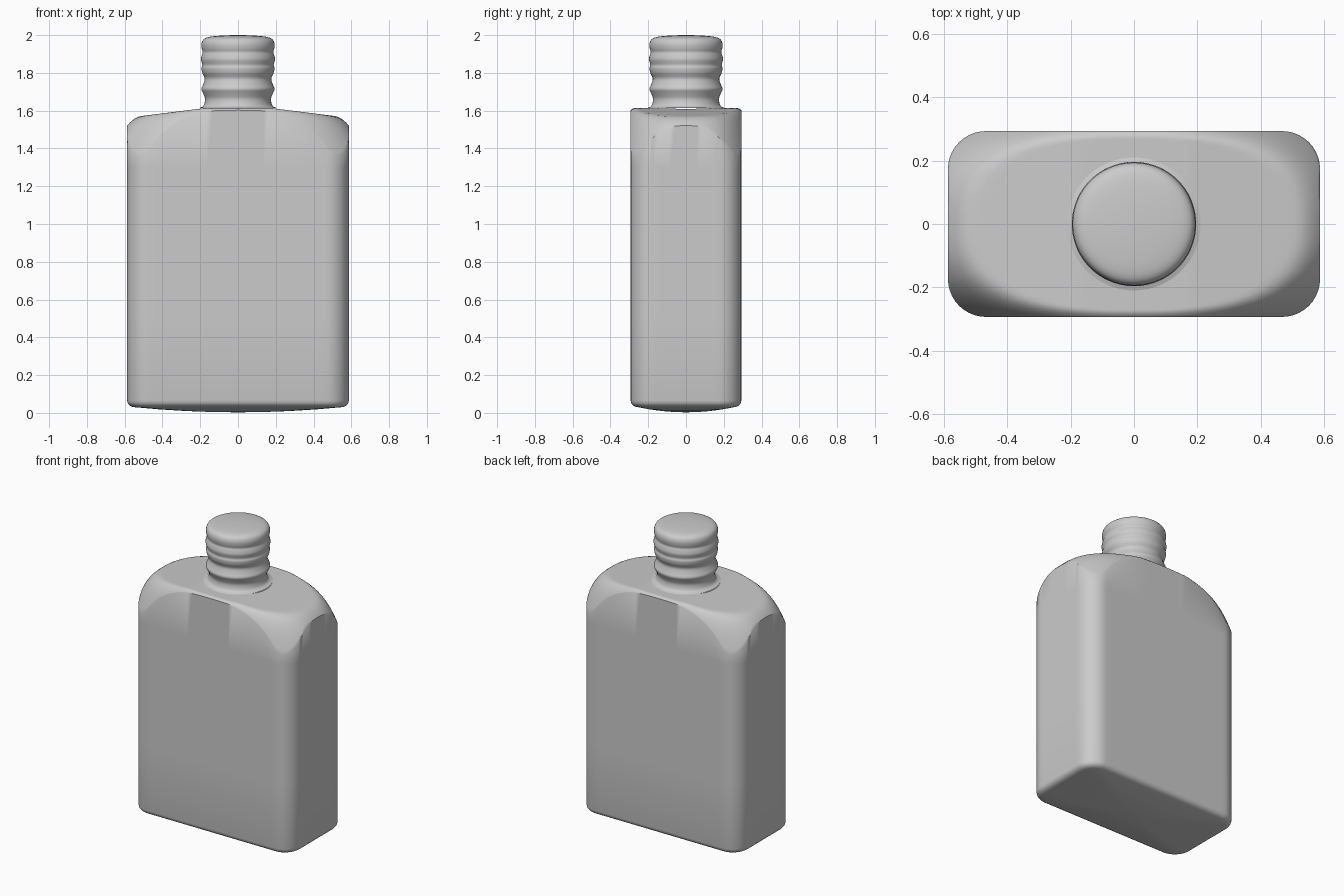
import bpy, bmesh, math
from mathutils import Vector

if "Cube" in bpy.data.objects:
    bpy.data.objects.remove(bpy.data.objects["Cube"])

A, B, R = 0.587, 0.293, 0.12      # body half width, half depth, corner radius


def outline(inset=0.0):
    """Rounded rectangle, counter-clockwise, evenly divided sides."""
    a, b, r = A - inset, B - inset, max(R - inset, 0.01)
    corners = [(a - r, b - r, 0), (r - a, b - r, 90), (r - a, r - b, 180), (a - r, r - b, 270)]
    arcs = []
    for cx, cy, start in corners:
        arcs.append([Vector((cx + r * math.cos(math.radians(start + 9 * i)),
                             cy + r * math.sin(math.radians(start + 9 * i)))) for i in range(11)])
    pts = []
    for k, arc in enumerate(arcs):
        pts += arc
        n = 28 if k % 2 == 0 else 12
        pts += [arc[-1].lerp(arcs[(k + 1) % 4][0], i / n) for i in range(1, n)]
    return pts


def loft(name, rings, cap_start=False, cap_end=False):
    bm = bmesh.new()
    rows = [[bm.verts.new(p) for p in ring] for ring in rings]
    n = len(rows[0])
    for lo, hi in zip(rows, rows[1:]):
        for i in range(n):
            j = (i + 1) % n
            bm.faces.new((lo[i], lo[j], hi[j], hi[i]))
    if cap_start:
        bm.faces.new(rows[0][::-1])
    if cap_end:
        bm.faces.new(rows[-1])
    mesh = bpy.data.meshes.new(name)
    bm.to_mesh(mesh)
    bm.free()
    ob = bpy.data.objects.new(name, mesh)
    bpy.context.collection.objects.link(ob)
    bpy.ops.object.select_all(action='DESELECT')
    ob.select_set(True)
    bpy.context.view_layer.objects.active = ob
    bpy.ops.object.shade_smooth_by_angle(angle=math.radians(40))
    return ob


def shoulder_z(p):
    """Domed shoulder that dives at the four corners."""
    d = ((abs(p.x) / 0.6) ** 2.6 + (abs(p.y) / 0.32) ** 2.6) ** (1 / 2.6)
    slope = 0.05 * max(0, abs(p.x) - 0.18) / 0.4
    return 1.613 - slope - 2.5 * max(0, d - 0.85) ** 2


def catmull(pts, steps):
    pts = [Vector(p) for p in pts]
    pts = [pts[0]] + pts + [pts[-1]]
    out = []
    for a, b, c, d in zip(pts, pts[1:], pts[2:], pts[3:]):
        for i in range(steps):
            t = i / steps
            out.append(0.5 * (2 * b + (c - a) * t + (2 * a - 5 * b + 4 * c - d) * t * t
                              + (3 * b - a - 3 * c + d) * t ** 3))
    return out + [pts[-1]]


base = outline()
dirs = [p.normalized() for p in base]
NECK_R = 0.21

# Body: slightly bulging base, rounded lower edge, straight walls, domed shoulder
rings = []
foot = outline(0.04)
for s in (0.02, 0.25, 0.5, 0.75, 1.0):
    rings.append([(p.x * s, p.y * s, 0.003 + 0.027 * s * s) for p in foot])
for ang in (22, 45, 67, 90):
    a = math.radians(ang)
    rings.append([(p.x, p.y, 0.065 - 0.035 * math.cos(a))
                  for p in outline(0.04 * (1 - math.sin(a)))])
for z in (0.5, 0.95, 1.3):
    rings.append([(p.x, p.y, z) for p in base])
for i in range(19):
    t = (i / 18) ** 1.4
    ring = []
    for p, d in zip(base, dirs):
        q = p.lerp(d * NECK_R, t)
        ring.append((q.x, q.y, shoulder_z(q)))
    rings.append(ring)
loft("bottle_body", rings, cap_start=True)

# Neck: flared foot, soft thread ridges, rounded closed top
profile = [(NECK_R, 1.613), (0.184, 1.625), (0.174, 1.66), (0.184, 1.69), (0.194, 1.715),
           (0.184, 1.74), (0.176, 1.77), (0.189, 1.80), (0.193, 1.825), (0.189, 1.842),
           (0.196, 1.87), (0.192, 1.893), (0.187, 1.91), (0.192, 1.93), (0.193, 1.955),
           (0.182, 1.978), (0.15, 1.991), (0.08, 1.998), (0.005, 2.0)]
loft("bottle_neck", [[(d.x * q.x, d.y * q.x, q.y) for d in dirs]
                     for q in catmull(profile, 4)], cap_end=True)
